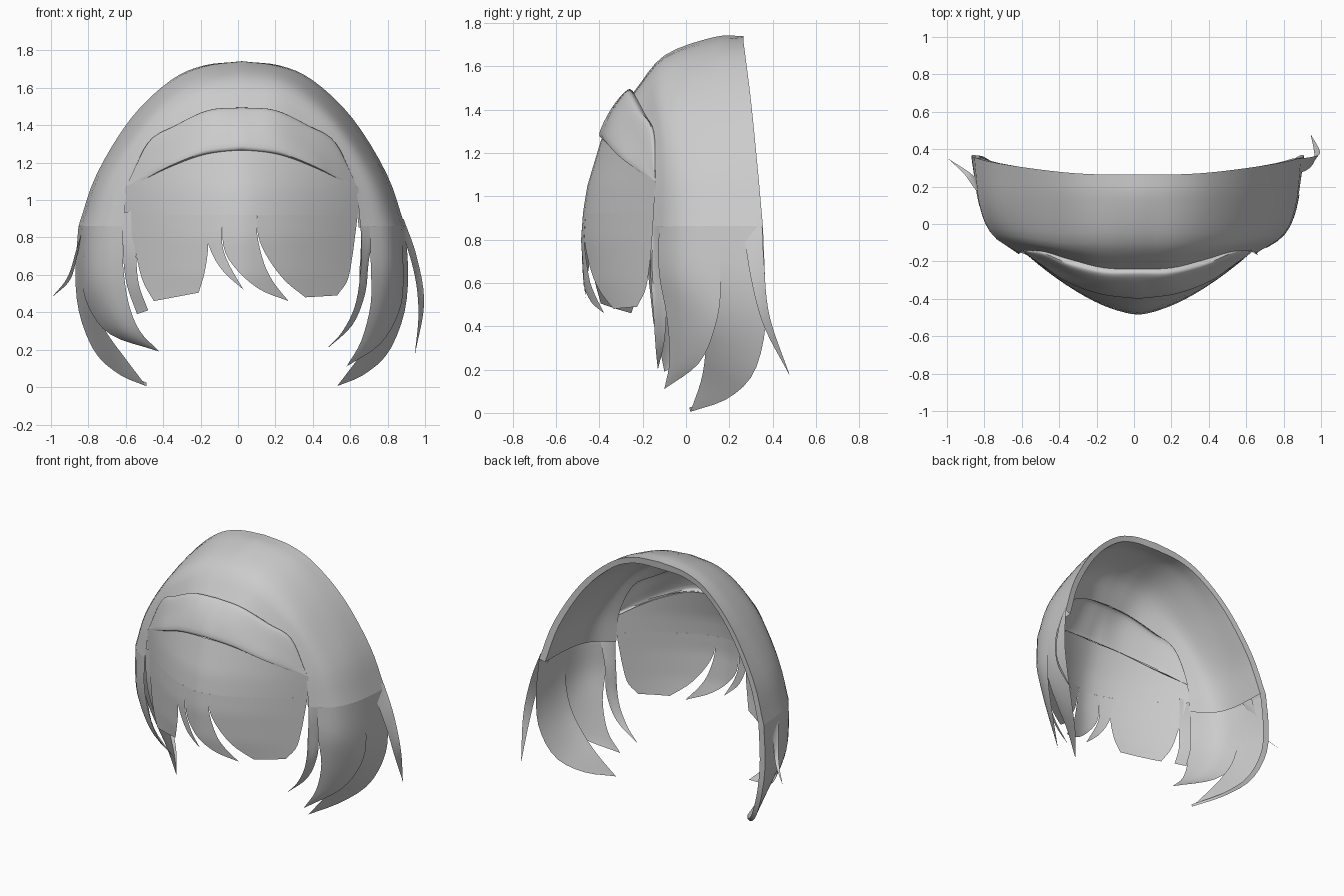
import bpy, math
from mathutils import Vector

if "Cube" in bpy.data.objects:
    bpy.data.objects.remove(bpy.data.objects["Cube"])

CX = 0.02  # symmetry plane of the mirrored parts
hair = bpy.data.materials.new("hair_grey")
hair.diffuse_color = (0.6, 0.6, 0.6, 1)
hair.use_nodes = True
hair.node_tree.nodes["Principled BSDF"].inputs["Base Color"].default_value = hair.diffuse_color


def spline(pts, n):
    """Resample control points into n+1 points on a Catmull-Rom curve."""
    p = [Vector(q) for q in pts]
    p = [2 * p[0] - p[1]] + p + [2 * p[-1] - p[-2]]
    segs, out = len(p) - 3, []
    for i in range(n + 1):
        s = min(int(i * segs / n + 1e-6), segs - 1)
        t = i * segs / n - s
        a, b, c, d = p[s:s + 4]
        out.append(0.5 * (2 * b + (c - a) * t + (2 * a - 5 * b + 4 * c - d) * t * t
                          + (3 * b - a - 3 * c + d) * t ** 3))
    return out


def interp(table, v):
    """Piecewise linear lookup, clamped at both ends."""
    if v <= table[0][0]:
        return table[0][1]
    for (a, fa), (b, fb) in zip(table, table[1:]):
        if v <= b:
            return fa + (fb - fa) * (v - a) / (b - a)
    return table[-1][1]


def grid(name, rows):
    """Smooth sheet through equally long rows of points."""
    m = len(rows[0])
    faces = [(i * m + j, i * m + j + 1, (i + 1) * m + j + 1, (i + 1) * m + j)
             for i in range(len(rows) - 1) for j in range(m - 1)]
    me = bpy.data.meshes.new(name)
    me.from_pydata([v for r in rows for v in r], [], faces)
    me.materials.append(hair)
    ob = bpy.data.objects.new(name, me)
    bpy.context.collection.objects.link(ob)
    bpy.context.view_layer.objects.active = ob
    ob.select_set(True)
    bpy.ops.object.shade_smooth_by_angle(angle=math.radians(50))
    ob.select_set(False)


def arch(half, n=20):
    """Full symmetric arch from the half running from the middle outwards."""
    r = spline(half, n)
    left = [Vector((-v.x, v.y, v.z)) for v in reversed(r[1:])]
    return [v + Vector((CX, 0, 0)) for v in left + r]


def loft(name, halves, n=12):
    cols = zip(*[arch(h) for h in halves])
    grid(name, list(zip(*[spline(c, n) for c in cols])))


# Crown shell, from the hairline to the open back
hairline = [(0, -.24, 1.483), (.18, -.235, 1.465), (.36, -.19, 1.38), (.5, -.15, 1.29),
            (.605, -.145, 1.07), (.635, -.155, .86)]
brow = [(0, -.1, 1.65), (.2, -.1, 1.625), (.37, -.1, 1.53), (.54, -.08, 1.37),
        (.70, -.06, 1.11), (.775, -.06, .86)]
middle = [(0, .13, 1.735), (.2, .13, 1.705), (.38, .13, 1.615), (.57, .12, 1.42),
          (.755, .11, 1.13), (.845, .1, .86)]
rim = [(0, .265, 1.74), (.2, .265, 1.72), (.38, .275, 1.64), (.59, .3, 1.44),
       (.775, .33, 1.14), (.873, .355, .86)]
loft("crown", [hairline, brow, middle, rim])

# Folded-in border and lining at the open back
inner = [(x * .95, y - .005, z - .05 * (1 - x * .9)) for x, y, z in rim]
inner_mid = [(x * .965, y, z - .035 * (1 - x * .9)) for x, y, z in middle]
inner_brow = [(x * .98, y + .01, z - .02 * (1 - x * .9)) for x, y, z in brow]
inner_front = [(x * .985, y + .008, z - .006) for x, y, z in hairline]
loft("crown_rim", [rim, inner], 1)
loft("crown_lining", [inner, inner_mid, inner_brow, inner_front], 12)

# Horizontal section at the bottom of the crown: half width as a function of y
SECTION = [(v.y, v.x) for v in spline([hairline[-1], brow[-1], middle[-1], rim[-1]], 12)]


def lock(name, front, back, side, follow=True):
    """Pointed side lock between two edges, bowed like the crown section."""
    if follow:  # start exactly on the crown
        front, back = ([(interp(SECTION, e[0][1]), e[0][1], .862)] + e[1:] for e in (front, back))
    rows = []
    for p, q in zip(spline(front, 16), spline(back, 16)):
        row = []
        for k in range(9):
            t = k / 8
            v = p.lerp(q, t)
            if follow:
                v.x += interp(SECTION, v.y) - (1 - t) * interp(SECTION, p.y) - t * interp(SECTION, q.y)
            row.append(Vector((CX + side * v.x, v.y, v.z)))
        rows.append(row)
    grid(name, rows)


# Rounded band above the fringe
band_top = [(0, -.235, 1.475), (.18, -.23, 1.46), (.36, -.185, 1.375), (.5, -.14, 1.285), (.6, -.135, 1.08)]
band_puff = [(0, -.27, 1.492), (.18, -.268, 1.477), (.36, -.225, 1.393), (.5, -.165, 1.305), (.61, -.142, 1.085)]
band_mid = [(0, -.345, 1.405), (.18, -.332, 1.385), (.36, -.275, 1.3), (.5, -.205, 1.205), (.613, -.144, 1.07)]
band_low = [(0, -.4, 1.29), (.2, -.375, 1.265), (.38, -.31, 1.195), (.5, -.23, 1.13), (.615, -.145, 1.06)]
band_lip = [(0, -.375, 1.26), (.2, -.35, 1.24), (.38, -.285, 1.175), (.5, -.21, 1.115), (.605, -.14, 1.05)]
loft("band", [band_top, band_puff, band_mid, band_low, band_lip], 16)

# Fringe surface: depth as a function of x and z
PROFILE = [(.3, -.42), (.46, -.45), (.6, -.475), (.8, -.485), (.93, -.475), (1.05, -.455), (1.3, -.38)]


def depth(x, z):
    yc = interp(PROFILE, z)
    return yc + (-.15 - yc) * min(1.05, abs((x - CX) / .61)) ** 1.6


def fringe(name, left, right, n=14, m=8):
    a = spline([(x, 0, z) for x, z in left], n)
    b = spline([(x, 0, z) for x, z in right], n)
    rows = []
    for p, q in zip(a, b):
        row = [p.lerp(q, k / m) for k in range(m + 1)]
        rows.append([Vector((v.x, depth(v.x, v.z), v.z)) for v in row])
    grid(name, rows)


# Upper fringe sheet under the band
rows = []
for i in range(9):
    row = []
    for k in range(25):
        u = k / 12 - 1
        x = CX + .625 * u
        top = 1.265 - .2 * u * u
        z = top + (.92 - top) * i / 8
        row.append(Vector((x, depth(x, z), z)))
    rows.append(row)
grid("fringe_top", rows)

# Fringe strands
fringe("fringe_left", [(-.59, .92), (-.55, .73), (-.51, .57), (-.45, .46)],
       [(-.19, .92), (-.16, .78), (-.175, .63), (-.21, .505)])
fringe("fringe_middle_a", [(-.2, .92), (-.15, .74), (-.08, .62), (.03, .52)],
       [(-.08, .92), (-.085, .77), (-.05, .66), (.03, .52)], m=4)
fringe("fringe_middle_b", [(-.085, .92), (-.075, .74), (0, .62), (.12, .52), (.27, .46)],
       [(.1, .92), (.105, .8), (.14, .66), (.19, .56), (.27, .46)], m=5)
fringe("fringe_right", [(.1, .92), (.11, .8), (.16, .69), (.25, .57), (.36, .48)],
       [(.64, .92), (.625, .8), (.61, .69), (.585, .57), (.53, .49)])
lock("fringe_edge_strand",
     [(.565, -.175, .95), (.565, -.18, .72), (.55, -.165, .55), (.5, -.15, .41)],
     [(.635, -.15, .93), (.635, -.14, .72), (.615, -.12, .55), (.56, -.1, .39)], -1, False)

# Front and middle side locks: two on the right, one wide lock on the left
lock("right_front_lock",
     [(.635, -.155, .86), (.64, -.165, .68), (.61, -.15, .45), (.54, -.14, .3), (.45, -.13, .2)],
     [(.7, -.105, .86), (.68, -.1, .68), (.66, -.09, .5), (.59, -.1, .33), (.45, -.13, .2)], 1)
lock("right_middle_lock",
     [(.68, -.125, .86), (.69, -.125, .65), (.69, -.09, .45), (.64, -.075, .25), (.56, -.1, .11)],
     [(.85, .14, .86), (.865, .16, .58), (.84, .135, .4), (.74, .06, .23), (.56, -.1, .11)], 1)
lock("left_wide_lock",
     [(.635, -.155, .86), (.635, -.16, .66), (.605, -.14, .45), (.545, -.12, .3), (.44, -.1, .19)],
     [(.85, .14, .86), (.855, .16, .6), (.82, .135, .43), (.7, .04, .28), (.44, -.1, .19)], -1)

# Back locks on both sides
for side, word in ((1, "right"), (-1, "left")):
    tail = [(.873, .355, .86), (.89, .365, .6), (.865, .365, .38), (.78, .31, .18), (.65, .19, .065),
            (.51, .02, .005)]
    lock(word + "_back_lock",
         [(.84, .09, .86), (.845, .1, .62), (.8, .1, .43), (.715, .09, .28), (.62, .07, .15), (.51, .02, .005)],
         tail, side)
    if side < 0:  # border continues down the left back lock
        lock("left_lock_rim", tail, [(x - .045 * f, y - .005, z + .02 * (1 - f)) for (x, y, z), f in
                                     zip(tail, (1, 1, .9, .8, .5, 0))], side, False)

# Loose flyaway strands
lock("right_flyaway",
     [(.84, .26, .88), (.92, .3, .62), (.945, .36, .4), (.925, .48, .17)],
     [(.865, .35, .9), (.935, .36, .7), (.975, .385, .45), (.925, .48, .17)], 1, False)
lock("left_flyaway",
     [(.825, .13, .92), (.88, .2, .75), (.93, .27, .59), (1.015, .35, .48)],
     [(.85, .24, .86), (.88, .26, .7), (.92, .29, .57), (1.015, .35, .48)], -1, False)
